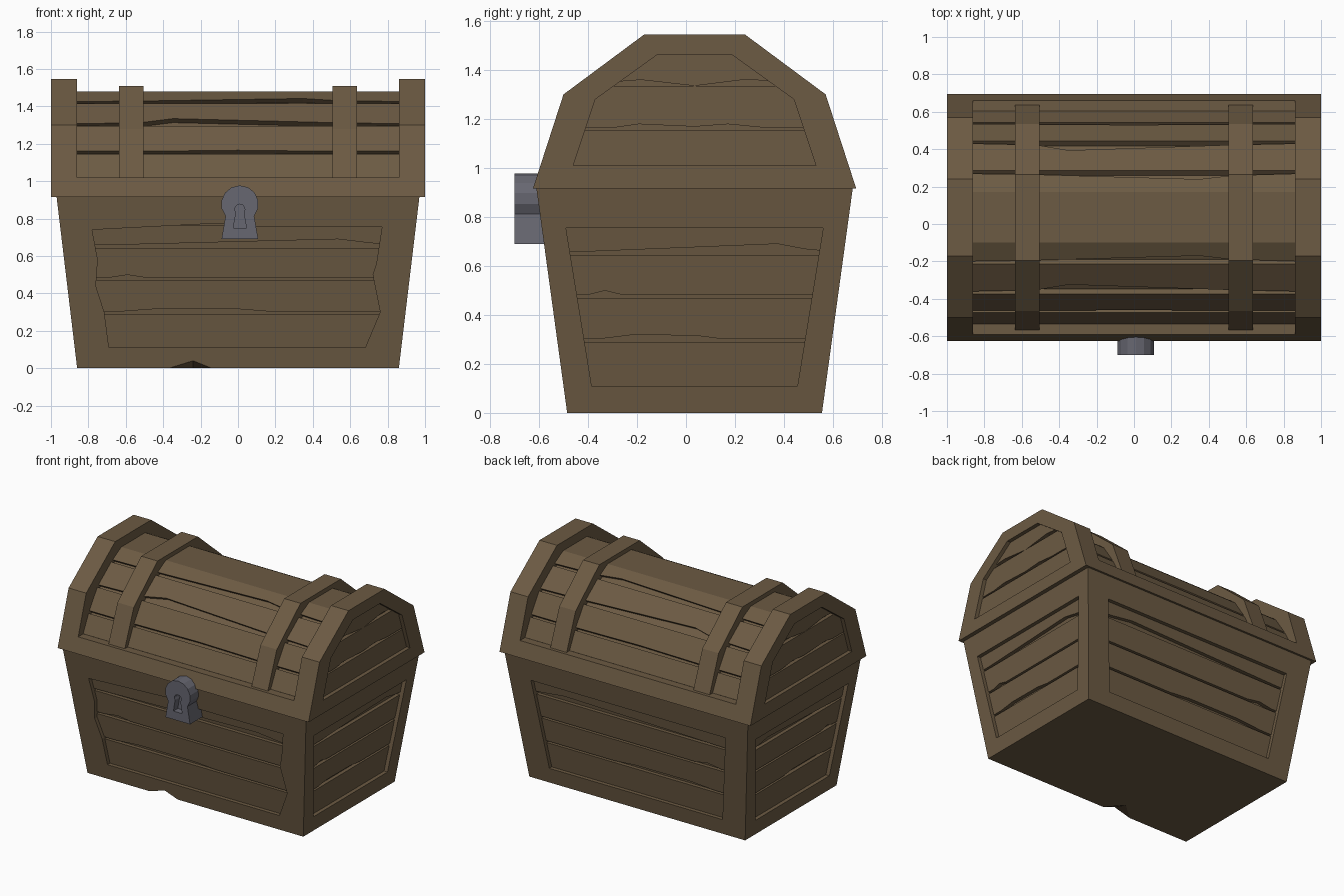
import bpy
import bmesh
import math
from mathutils import Vector

if "Cube" in bpy.data.objects:
    bpy.data.objects.remove(bpy.data.objects["Cube"], do_unlink=True)

CY = 0.035                      # depth centre of the chest
RIM, LEDGE = 0.915, 1.02        # bottom and top of the lid rim


def material(name, colour):
    m = bpy.data.materials.new(name)
    m.use_nodes = True
    m.diffuse_color = (*colour, 1)
    m.node_tree.nodes["Principled BSDF"].inputs["Base Color"].default_value = (*colour, 1)
    return m


WOOD = material("brown wood", (0.15, 0.103, 0.056))
IRON = material("grey iron", (0.135, 0.135, 0.165))


def finish(bm, name, mat):
    bmesh.ops.remove_doubles(bm, verts=bm.verts, dist=0.0005)
    bmesh.ops.recalc_face_normals(bm, faces=bm.faces)
    me = bpy.data.meshes.new(name)
    bm.to_mesh(me)
    bm.free()
    me.materials.append(mat)
    ob = bpy.data.objects.new(name, me)
    bpy.context.collection.objects.link(ob)
    return ob


def face(bm, pts):
    return bm.faces.new([bm.verts.new(p) for p in pts])


def walls(bm, a, b):
    for i in range(len(a)):
        j = (i + 1) % len(a)
        face(bm, (a[i], a[j], b[j], b[i]))


def recessed(bm, outer, inner, inward):
    """A flat face with a sunken area in the shape of the inner loop."""
    edges = []
    for loop in (outer, inner):
        vs = [bm.verts.new(p) for p in loop]
        edges += [bm.edges.new((vs[i - 1], vs[i])) for i in range(len(vs))]
    bmesh.ops.triangle_fill(bm, edges=edges, use_beauty=True, normal=-inward.normalized())
    sunk = [p + inward for p in inner]
    walls(bm, inner, sunk)
    face(bm, sunk)


def prism(bm, loop, offset, cap=True):
    back = [p + offset for p in loop]
    walls(bm, loop, back)
    face(bm, back)
    if cap:
        face(bm, loop)


def plank(bm, low, high, inward, chips=()):
    """A board between two edges; chips are (position, rise) pairs on its lower edge."""
    sections = []
    for u, rise in [(0, 0), *chips, (1, 0)]:
        l, h = low[0].lerp(low[1], u), high[0].lerp(high[1], u)
        l = l.lerp(h, rise)
        sections.append([l, h, h + inward, l + inward])
    for a, b in zip(sections, sections[1:]):
        walls(bm, a, b)
    face(bm, sections[0])
    face(bm, sections[-1])


# Chest body: tapered box with a sunken panel on each side
def half_x(z):
    return 0.86 + 0.12 * z


def half_y(z):
    return 0.52 + 0.137 * z


def on_side(side, u, z):
    s = -1 if side in ("front", "right") else 1
    if side in ("front", "back"):
        return Vector((u, CY + s * half_y(z), z))
    return Vector((s * half_x(z), CY + u, z))


INWARD = {"front": Vector((0, 1, 0)), "back": Vector((0, -1, 0)),
          "left": Vector((-1, 0, 0)), "right": Vector((1, 0, 0))}
ROWS = [0.1, 0.295, 0.475, 0.65, 0.77]
CHIPS = [(), ((0.13, 0), (0.25, 0.09), (0.5, 0.08), (0.6, 0)),
         ((0.1, 0), (0.16, 0.1), (0.22, 0)), ((0.1, 0), (0.8, 0.3), (0.9, 0.1))]
JAGGED = [(-0.69, 0.11), (-0.715, 0.3), (-0.76, 0.44), (-0.75, 0.58), (-0.78, 0.74),
          (-0.1, 0.775), (0.02, 0.755), (0.77, 0.755), (0.74, 0.56), (0.72, 0.5),
          (0.76, 0.3), (0.68, 0.11)]

body = bmesh.new()
corners = lambda z: [Vector((sx * half_x(z), CY + sy * half_y(z), z))
                     for sx, sy in ((-1, -1), (1, -1), (1, 1), (-1, 1))]
dent = [on_side("front", u, z) for u, z in ((-0.37, 0), (-0.24, 0.04), (-0.14, 0))]
dent_back = dent[1] + Vector((0, 0.12, -0.04))
base, top = corners(0), corners(RIM)
face(body, top)
face(body, [base[0], dent[0], dent_back, dent[2], *base[1:]])
face(body, (dent[0], dent[1], dent_back))
face(body, (dent[1], dent[2], dent_back))
for side, inward in INWARD.items():
    wide = side in ("front", "back")
    edge = half_x if wide else half_y
    outer = [on_side(side, s * edge(z), z) for s, z in ((1, 0), (1, RIM), (-1, RIM), (-1, 0))]
    if side == "front":
        outer += dent
        shape = JAGGED
    else:
        b, t = (0.69, 0.775) if wide else (0.42, 0.525)
        shape = [(-b, 0.11), (-t, 0.755), (t, 0.755), (b, 0.11)]
    recessed(body, outer, [on_side(side, u, z) for u, z in shape], inward * 0.055)

    # Boards inside the panel
    boards = bmesh.new()
    for i, (z0, z1) in enumerate(zip(ROWS, ROWS[1:])):
        ends = [[on_side(side, s * (edge(z) - 0.05), z) + inward * 0.028 for s in (-1, 1)]
                for z in (z0 + 0.008, z1 - 0.006)]
        plank(boards, *ends, inward * 0.035, CHIPS[i])
    finish(boards, side + "_panel_boards", WOOD)
finish(body, "chest_body", WOOD)


# Lid: rim, end frames, straps and barrel boards
def arch(x, half):
    """Symmetric lid cross-section at x from (half depth, height) pairs."""
    return [Vector((x, CY - y, z)) for y, z in half] + \
           [Vector((x, CY + y, z)) for y, z in reversed(half)]


FRAME = [(0.66, RIM), (0.535, 1.30), (0.205, 1.545)]
END_PANEL = [(0.495, 1.01), (0.405, 1.28), (0.155, 1.46)]
STRAP = [(0.61, 1.0), (0.5, 1.28), (0.23, 1.51)]
BARREL = [(0.575, 1.01), (0.505, 1.15), (0.405, 1.30), (0.245, 1.42), (0.135, 1.48)]
END_ROWS = [(0.51, 0.50, 1.0, 1.155), (0.46, 0.39, 1.165, 1.335), (0.38, 0.21, 1.347, 1.47)]
END_CHIPS = [(), ((0.15, 0), (0.25, 0.08), (0.5, 0.02), (0.65, 0.08), (0.8, 0)),
             ((0.2, 0.1), (0.5, -0.1), (0.8, 0.12))]

rim = bmesh.new()
prism(rim, arch(-0.9, [(0.66, RIM), (0.626, LEDGE)]), Vector((1.8, 0, 0)))
finish(rim, "lid_rim", WOOD)

for s, side in ((-1, "right"), (1, "left")):
    frame = bmesh.new()
    inward = Vector((-s, 0, 0))
    outline = arch(s, FRAME)
    recessed(frame, outline, arch(s, END_PANEL), inward * 0.055)
    prism(frame, outline, inward * 0.14, cap=False)
    finish(frame, side + "_lid_frame", WOOD)

    boards = bmesh.new()
    for (b, t, z0, z1), chips in zip(END_ROWS, END_CHIPS):
        ends = [[Vector((s * 0.972, CY + k * w, z)) for k in (-1, 1)]
                for w, z in ((b, z0), (t, z1))]
        plank(boards, *ends, inward * 0.035, chips)
    finish(boards, side + "_lid_end_boards", WOOD)

    strap = bmesh.new()
    prism(strap, arch(s * 0.505, STRAP), Vector((s * 0.13, 0, 0)))
    finish(strap, side + "_lid_strap", WOOD)

core = bmesh.new()
prism(core, arch(-0.88, [(y - 0.025, z - 0.022) for y, z in BARREL]), Vector((1.76, 0, 0)))
finish(core, "lid_core", WOOD)

LID_CHIPS = [(), ((0.2, 0), (0.5, 0.04), (0.8, 0)),
             ((0.2, 0.05), (0.3, 0.25), (0.8, 0.05)),
             ((0.2, 0.05), (0.7, 0.3), (0.8, 0.1))]
barrel = bmesh.new()
for s in (-1, 1):
    for i in range(4):
        (y0, z0), (y1, z1) = BARREL[i], BARREL[i + 1]
        ends = [[Vector((x, CY + s * y, z)) for x in (-0.87, 0.87)]
                for y, z in ((y0, z0), (y1, z1))]
        gap = 0.012 / math.hypot(y1 - y0, z1 - z0)
        last = i == 3
        low = [a.lerp(b, gap) for a, b in zip(*ends)]
        high = ends[1] if last else [b.lerp(a, gap / 2) for a, b in zip(*ends)]
        plank(barrel, low, high, Vector((0, -s * 0.03, -0.025)), LID_CHIPS[i])
finish(barrel, "lid_barrel_boards", WOOD)
crown = bmesh.new()
prism(crown, arch(-0.87, [(0.135, 1.44), (0.135, 1.48)]), Vector((1.74, 0, 0)))
finish(crown, "lid_crown_board", WOOD)

# Lock plate with a keyhole
def lock_loop(radius, centre_z, foot_half, foot_z, steps):
    arc = [math.radians(-40 + 260 * i / steps) for i in range(steps + 1)]
    pts = [(radius * math.cos(a), centre_z + radius * math.sin(a)) for a in arc]
    pts += [(-foot_half, foot_z), (foot_half, foot_z)]
    return [Vector((0.01 + x, -0.7, z)) for x, z in pts]


lock = bmesh.new()
plate = lock_loop(0.1, 0.877, 0.098, 0.69, 10)
back = Vector((0, 1, 0))
recessed(lock, plate, lock_loop(0.027, 0.85, 0.035, 0.75, 8), back * 0.05)
prism(lock, plate, back * 0.14, cap=False)
finish(lock, "lock_plate", IRON)
